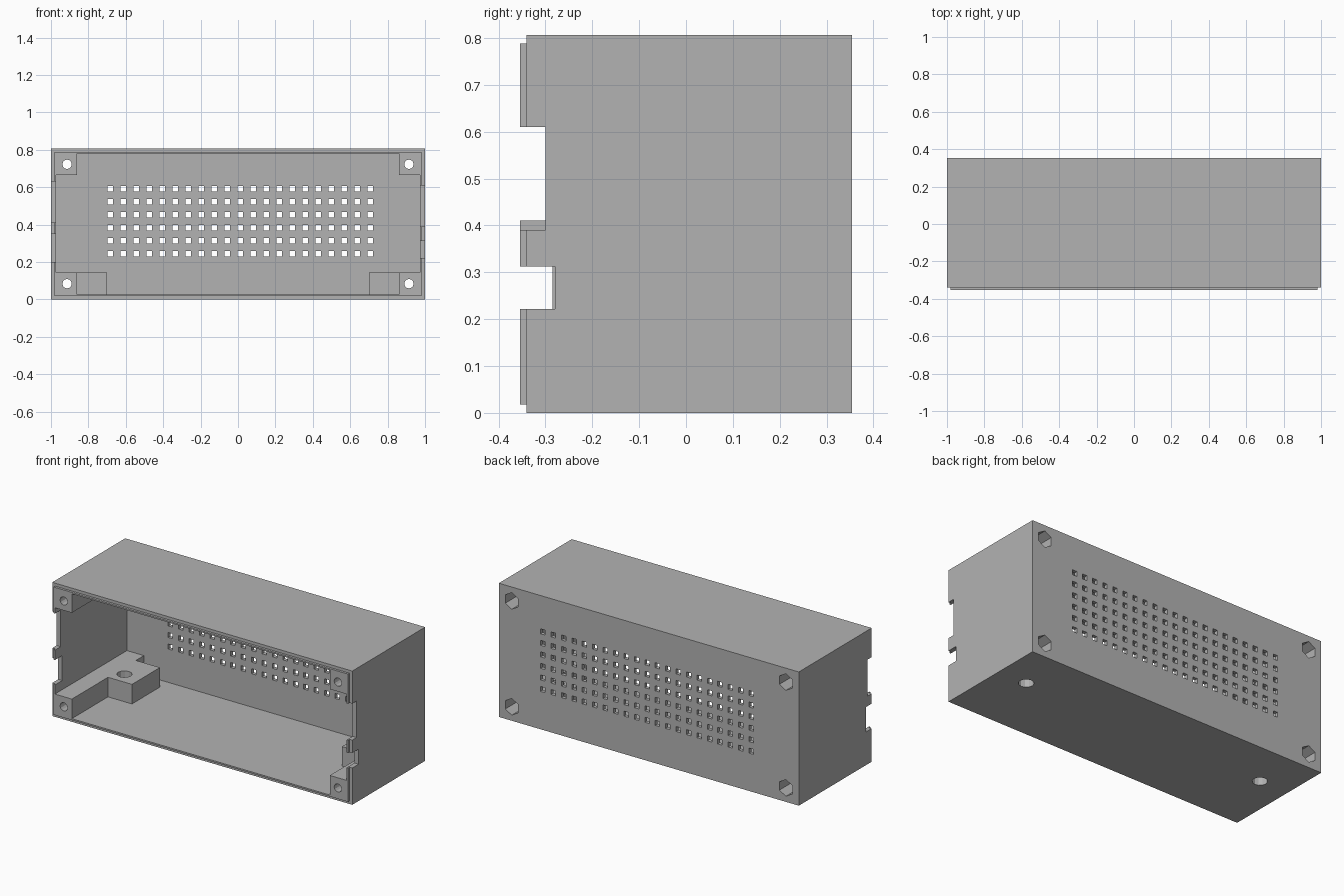
import bpy
import bmesh
import math
from mathutils import Matrix, Vector

if "Cube" in bpy.data.objects:
    bpy.data.objects.remove(bpy.data.objects["Cube"], do_unlink=True)

# Overall sizes
HEIGHT = 0.806
BACK, RIM, LIP = 0.354, -0.34, -0.354
WALL, STEP = 0.027, 0.018
INNER_BACK = 0.332
SCREW_X, SCREW_Z = 0.914, (0.084, 0.722)

grey = bpy.data.materials.new("plain grey")
grey.use_nodes = True
grey.diffuse_color = (0.45, 0.45, 0.45, 1)
grey.node_tree.nodes["Principled BSDF"].inputs["Base Color"].default_value = grey.diffuse_color


def add_box(bm, x, y, z):
    """Box from (low, high) ranges on each axis."""
    spans = [sorted(r) for r in (x, y, z)]
    centre = Vector([(a + b) / 2 for a, b in spans])
    size = Vector([b - a for a, b in spans])
    bmesh.ops.create_cube(bm, size=1, matrix=Matrix.Translation(centre) @ Matrix.Diagonal(size).to_4x4())


def add_prism(bm, centre, radius, depth, sides, axis, turn=0):
    """Prism along the y or z axis."""
    tilt = Matrix.Rotation(math.pi / 2, 4, 'X') if axis == 'Y' else Matrix()
    bmesh.ops.create_cone(bm, cap_ends=True, segments=sides, radius1=radius, radius2=radius, depth=depth,
                          matrix=Matrix.Translation(centre) @ tilt @ Matrix.Rotation(turn, 4, 'Z'))


def make_object(name, bm):
    mesh = bpy.data.meshes.new(name)
    bmesh.ops.recalc_face_normals(bm, faces=bm.faces)
    bm.to_mesh(mesh)
    bm.free()
    mesh.materials.append(grey)
    ob = bpy.data.objects.new(name, mesh)
    bpy.context.collection.objects.link(ob)
    return ob


def combine(target, bm, operation):
    """Apply a boolean with a temporary tool mesh."""
    tool = make_object("tool", bm)
    mod = target.modifiers.new("cut", 'BOOLEAN')
    mod.operation, mod.object, mod.solver = operation, tool, 'EXACT'
    bpy.context.view_layer.update()
    result = bpy.data.meshes.new_from_object(target.evaluated_get(bpy.context.evaluated_depsgraph_get()))
    target.modifiers.clear()
    target.data = result
    bpy.data.objects.remove(tool, do_unlink=True)


# Outer box
bm = bmesh.new()
add_box(bm, (-1, 1), (RIM, BACK), (0, HEIGHT))
case = make_object("enclosure_shell", bm)

# Raised lip around the open front
bm = bmesh.new()
add_box(bm, (-1 + STEP, 1 - STEP), (LIP, RIM + 0.05), (STEP, HEIGHT - STEP))
combine(case, bm, 'UNION')

# Hollow inside
bm = bmesh.new()
add_box(bm, (-1 + WALL, 1 - WALL), (LIP - 0.1, INNER_BACK), (WALL, HEIGHT - WALL))
combine(case, bm, 'DIFFERENCE')

# Full-depth corner posts
bm = bmesh.new()
for side in (-1, 1):
    for z in ((STEP + 0.004, 0.145), (0.665, HEIGHT - STEP - 0.004)):
        add_box(bm, (side * 0.86, side * (1 - STEP - 0.004)), (LIP, BACK - 0.01), z)
combine(case, bm, 'UNION')

# Mounting blocks on the floor
bm = bmesh.new()
for side in (-1, 1):
    add_box(bm, (side * 0.70, side * 0.9), (-0.01, 0.256), (0.01, 0.145))
combine(case, bm, 'UNION')

# Screw holes through the posts and up through the blocks
bm = bmesh.new()
for side in (-1, 1):
    for z in SCREW_Z:
        add_prism(bm, (side * SCREW_X, 0, z), 0.025, 1, 12, 'Y')
    add_prism(bm, (side * 0.81, 0.075, 0.07), 0.042, 0.3, 12, 'Z')
combine(case, bm, 'DIFFERENCE')

# Hexagonal nut pockets at the back
bm = bmesh.new()
for side in (-1, 1):
    for z in SCREW_Z:
        add_prism(bm, (side * SCREW_X, BACK, z), 0.05, 0.22, 6, 'Y')
combine(case, bm, 'DIFFERENCE')

# Side openings: side, bottom, top, depth
bm = bmesh.new()
for side, low, high, depth in ((1, 0.39, 0.61, -0.30), (1, 0.222, 0.312, -0.28),
                               (-1, 0.41, 0.63, -0.30), (-1, 0.2, 0.35, -0.285)):
    add_box(bm, (side * 0.9, side * 1.1), (-0.5, depth), (low, high))
combine(case, bm, 'DIFFERENCE')

# Vent grid in the back wall
bm = bmesh.new()
for col in range(21):
    for row in range(6):
        x, z = -0.683 + col * 0.0695, 0.243 + row * 0.0695
        add_box(bm, (x - 0.015, x + 0.015), (0.29, 0.4), (z - 0.015, z + 0.015))
combine(case, bm, 'DIFFERENCE')

for face in case.data.polygons:
    face.use_smooth = False
    face.material_index = 0
